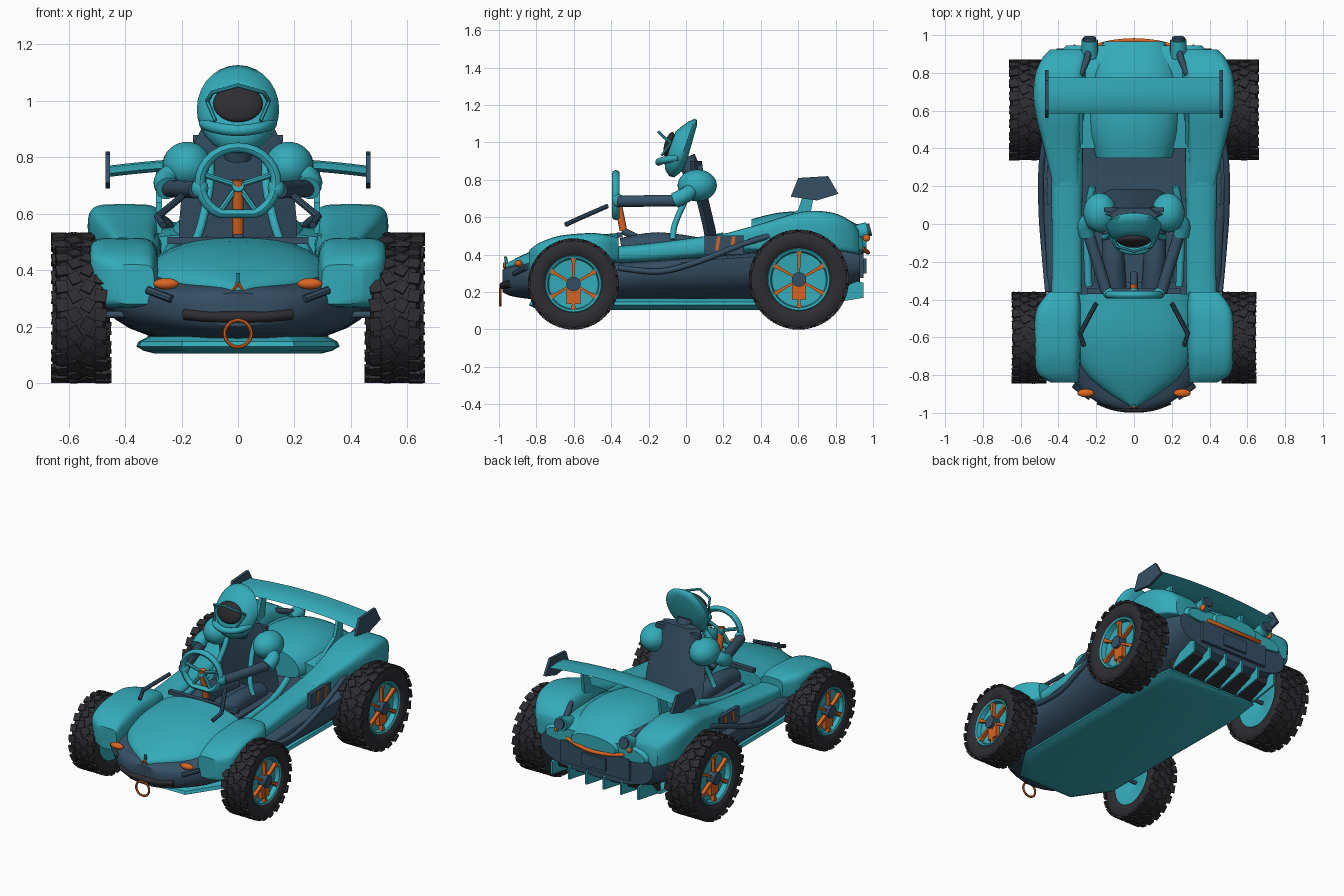
import bpy, bmesh, math
from mathutils import Vector, Matrix

if "Cube" in bpy.data.objects:
    bpy.data.objects.remove(bpy.data.objects["Cube"])

def mat(name, r, g, b):
    m = bpy.data.materials.new(name)
    m.diffuse_color = (r, g, b, 1)
    m.use_nodes = True
    m.node_tree.nodes["Principled BSDF"].inputs["Base Color"].default_value = m.diffuse_color
    return m

TEAL = mat("teal", .034, .41, .49)
NAVY = mat("navy", .036, .08, .13)
ORANGE = mat("orange", .70, .13, .015)
BLACK = mat("tyre_black", .027, .026, .031)

def finish(name, bm, m, angle=35):
    bmesh.ops.recalc_face_normals(bm, faces=bm.faces)
    me = bpy.data.meshes.new(name)
    bm.to_mesh(me)
    bm.free()
    me.materials.append(m)
    for p in me.polygons:
        p.use_smooth = angle > 0
    if angle > 0:
        me.set_sharp_from_angle(angle=math.radians(angle))
    ob = bpy.data.objects.new(name, me)
    bpy.context.collection.objects.link(ob)
    return ob

def loft(name, rings, m, angle=40, closed=False):
    bm = bmesh.new()
    vs = [[bm.verts.new(p) for p in r] for r in rings]
    n = len(vs[0])
    for a, b in zip(vs, vs[1:]+(vs[:1] if closed else [])):
        for i in range(n):
            bm.faces.new((a[i], a[(i+1) % n], b[(i+1) % n], b[i]))
    if not closed:
        bm.faces.new(vs[0])
        bm.faces.new(vs[-1])
    return finish(name, bm, m, angle)

def smooth_rows(rows, k=4):
    # Catmull-Rom interpolation of station rows
    out = []
    for i in range(len(rows)-1):
        p = [rows[max(0, min(len(rows)-1, i+d))] for d in (-1, 0, 1, 2)]
        for s in range(k):
            t = s/k
            out.append([.5*(2*b+(c-a)*t+(2*a-5*b+4*c-d)*t*t+(3*b-a-3*c+d)*t**3)
                        for a, b, c, d in zip(*p)])
    return out+[list(rows[-1])]

def shell(name, rows, m, p=.7, side=1, n=32, lean=0):
    # rows: y, centre x, half width, centre z, height above, depth below
    rings = []
    for y, cx, rx, zc, up, dn in smooth_rows(rows):
        ring = []
        for i in range(n):
            c, s = math.cos(2*math.pi*i/n), math.sin(2*math.pi*i/n)
            x = rx*math.copysign(abs(c)**p, c)
            z = (up if s > 0 else dn)*math.copysign(abs(s)**p, s)
            ring.append((side*(cx+x+lean*(z-up)), y, zc+z))
        rings.append(ring)
    return loft(name, rings, m)

def tube(name, pts, r, m, n=10, curved=True):
    pts = [Vector(p) for p in (smooth_rows(pts) if curved and len(pts) > 2 else pts)]
    rings = []
    for i, p in enumerate(pts):
        d = (pts[min(i+1, len(pts)-1)]-pts[max(i-1, 0)]).normalized()
        u = d.cross(Vector((0, .3, 1) if abs(d.z) < .8 else (1, 0, 0))).normalized()
        v = d.cross(u)
        rings.append([p+r*(u*math.cos(2*math.pi*k/n)+v*math.sin(2*math.pi*k/n)) for k in range(n)])
    return loft(name, rings, m)

def ball(name, c, s, m, rot=0):
    bm = bmesh.new()
    M = Matrix.Translation(c) @ Matrix.Rotation(rot, 4, 'X') @ Matrix.Diagonal((*s, 1))
    bmesh.ops.create_uvsphere(bm, u_segments=28, v_segments=16, radius=1, matrix=M)
    return finish(name, bm, m)

def box(name, c, s, m, rot=(0, 'X')):
    bm = bmesh.new()
    M = Matrix.Translation(c) @ Matrix.Rotation(rot[0], 4, rot[1]) @ Matrix.Diagonal((*s, 1))
    bmesh.ops.create_cube(bm, size=1, matrix=M)
    return finish(name, bm, m, 0)

def prism(name, pts, lo, hi, m):
    # side outline (y, z) extruded along x
    return loft(name, [[(h, a, b) for a, b in pts] for h in (lo, hi)], m, 0)

def lathe(name, prof, c, m, n=48):
    # closed profile (x offset, radius) revolved round the axle
    return loft(name, [[(c[0]+x, c[1]+r*math.cos(a), c[2]+r*math.sin(a)) for x, r in prof]
                       for a in [2*math.pi*i/n for i in range(n)]], m, 40, True)

def wheel(name, s, y, R, x0, x1):
    c, w, rim = (s*(x0+x1)/2, y, R), (x1-x0)/2, R*.63
    half = [(-.78, .62), (-.93, .68), (-.97, .80), (-.92, .90), (-.84, .965), (0, .972)]
    prof = [(x*w, r*R) for x, r in half]+[(-x*w, r*R) for x, r in half[-2::-1]]
    lathe(name+"_tyre", prof, c, BLACK)
    bm = bmesh.new()
    for i in range(22):                       # shallow chunky tread blocks
        for col, (px, sx, tw) in enumerate(((-.76, .46, .15), (-.26, .44, .5), (.26, .44, -.5), (.76, .46, -.15))):
            a = 2*math.pi*(i+.5*(col % 2))/22
            M = (Matrix.Translation(c) @ Matrix.Rotation(a, 4, 'X')
                 @ Matrix.Translation((px*w, 0, R*.967)) @ Matrix.Rotation(tw, 4, 'Z')
                 @ Matrix.Diagonal((sx*w, R*.19, R*.06, 1)))
            bmesh.ops.create_cube(bm, size=1, matrix=M)
    finish(name+"_tread", bm, BLACK, 0)
    lathe(name+"_rim", [(s*x*w, r*rim) for x, r in ((-.8, 1), (.8, 1), (.85, .97), (.8, .9), (.5, .86),
                                                    (.4, .06), (-.4, .06), (-.8, .86))], c, TEAL)
    X = c[0]+s*w*.66
    o = Vector((X, y, R))
    for i in range(6):                        # flared spokes
        a = math.pi*(i+.5)/3
        d, t = Vector((0, math.cos(a), math.sin(a))), Vector((0, -math.sin(a), math.cos(a)))
        loft(name+"_spoke", [[o+d*k+t*h*e+Vector((f*.012, 0, 0)) for e, f in ((-1, -1), (1, -1), (1, 1), (-1, 1))]
                             for k, h in ((.02, .006), (rim*.7, .008), (rim*.92, .015))], ORANGE, 0)
    box(name+"_caliper", (X-s*.005, y, R-.067), (.03, .076, .08), ORANGE)
    tube(name+"_hub", [(X-s*.06, y, R), (X+s*.03, y, R)], .039, NAVY, 16)
    tube(name+"_axle", [(s*.4, y, R), (X-s*.05, y, R)], .012, NAVY)

# Lower hull, nose hood, rear bodywork
shell("lower_hull", [(-.98, 0, .1, .26, .06, .06), (-.94, 0, .2, .28, .06, .10), (-.85, 0, .31, .29, .07, .125),
      (-.7, 0, .40, .30, .1, .15), (-.4, 0, .45, .32, .05, .18), (0, 0, .475, .36, .03, .22),
      (.38, 0, .5, .39, .03, .25), (.75, 0, .45, .4, .08, .24), (.93, 0, .41, .37, .1, .14)], NAVY, .75)
shell("hood", [(-.965, 0, .02, .33, .02, .02), (-.87, 0, .17, .34, .06, .03), (-.75, 0, .29, .34, .11, .04),
      (-.58, 0, .34, .35, .145, .05), (-.37, 0, .33, .37, .145, .05)], TEAL, .9)
shell("rear_body", [(.40, 0, .4, .45, .08, .1), (.6, 0, .42, .45, .11, .1), (.85, 0, .42, .44, .11, .04),
      (.945, 0, .36, .43, .07, .03)], TEAL, .7)
shell("engine_cover", [(.35, 0, .20, .47, .12, .05), (.5, 0, .245, .47, .155, .05), (.68, 0, .255, .47, .16, .05),
      (.85, 0, .22, .46, .13, .06), (.965, 0, .16, .45, .06, .04)], TEAL, .85)
outline = [(-.2, -.84), (.2, -.84), (.35, -.62), (.36, .5), (.33, .74), (-.33, .74), (-.36, .5), (-.35, -.62)]
loft("floor_plate", [[(x*k, y*(.5+k/2), z) for x, y in outline] for z, k in
     ((.105, .82), (.115, .93), (.13, 1), (.148, .98), (.165, .88))], TEAL, 20)
box("dashboard", (0, -.355, .505), (.5, .03, .025), NAVY)

for s in (1, -1):
    shell("side_pod", [(-.45, .36, .08, .40, .04, .04), (-.25, .355, .08, .41, .045, .05), (0, .355, .08, .43, .055, .05),
          (.25, .36, .088, .46, .06, .06), (.5, .37, .10, .49, .06, .06)], TEAL, .7, s)
    shell("front_fender", [(-.84, .37, .07, .36, .06, .08), (-.79, .405, .11, .37, .09, .1), (-.68, .41, .122, .38, .12, .11),
          (-.53, .41, .122, .40, .115, .07), (-.44, .40, .115, .405, .105, .05), (-.36, .375, .08, .41, .08, .04)],
          TEAL, .42, s, 32, .06)
    shell("rear_fender", [(.2, .36, .07, .46, .05, .03), (.40, .385, .095, .46, .105, .04), (.62, .40, .135, .47, .16, .05),
          (.78, .398, .135, .46, .165, .04), (.88, .37, .12, .44, .14, .03), (.925, .355, .09, .43, .10, .03)],
          TEAL, .4, s, 32, .08)
    wheel("front_wheel", s, -.602, .243, .465, .645)
    wheel("rear_wheel", s, .604, .267, .45, .66)
    # Side pipe and panel with two stripes
    tube("side_pipe", [(s*.455, -.36, .33), (s*.475, -.14, .31), (s*.49, .07, .365), (s*.49, .3, .455),
                       (s*.47, .46, .505)], .016, NAVY)
    box("side_panel", (s*.448, .205, .452), (.025, .21, .1), NAVY)
    for y in (.17, .25):
        box("panel_stripe", (s*.461, y, .46), (.006, .018, .075), ORANGE, (-.15, 'X'))
    # Wind deflector, front lamps and trim
    tube("deflector", [(s*.2, -.42, .66), (s*.285, -.58, .59), (s*.265, -.645, .56)], .013, NAVY, 8, False)
    ball("front_lamp", (s*.255, -.895, .352), (.045, .022, .02), ORANGE)
    tube("lamp_trim", [(s*.235, -.92, .298), (s*.32, -.855, .33)], .014, NAVY, 8)
    # Rear lamps and stems
    tube("tail_stem", [(s*.285, .79, .59), (s*.25, .87, .565), (s*.235, .94, .53)], .018, NAVY)
    tube("tail_lamp", [(s*.235, .88, .51), (s*.235, .972, .53)], .044, TEAL, 16)
    tube("tail_lens", [(s*.235, .96, .528), (s*.235, .988, .535)], .034, NAVY, 16)
    ball("tail_marker", (s*.265, .965, .49), (.014, .02, .02), ORANGE)
    # Wing supports and end plates
    prism("wing_support", [(.42, .53), (.66, .58), (.69, .76), (.64, .76), (.6, .64)], s*.27, s*.29, TEAL)
    prism("wing_end_plate", [(.56, .71), (.6, .81), (.76, .82), (.815, .725), (.7, .69)], s*.453, s*.47, NAVY)
    # Driver arms, harness, legs
    ball("shoulder", (s*.18, .06, .77), (.088, .105, .085), TEAL)
    tube("upper_arm", [(s*.2, .04, .76), (s*.255, .0, .72), (s*.25, -.06, .69)], .042, TEAL, 14)
    tube("forearm", [(s*.25, -.02, .69), (s*.145, -.36, .685)], .031, NAVY, 14)
    ball("hand", (s*.135, -.365, .69), (.03, .03, .036), TEAL)
    tube("harness", [(s*.1, .05, .80), (s*.1, -.0, .70), (s*.13, -.06, .56), (s*.16, -.07, .48)], .016, TEAL)
    tube("leg", [(s*.1, .08, .43), (s*.11, -.15, .46), (s*.1, -.34, .43)], .06, NAVY, 12)
    tube("seat_bolster", [(s*.22, .2, .50), (s*.25, .0, .45), (s*.24, -.33, .41)], .02, TEAL)

# Rear wing: arched aerofoil
foil = [(.585, .0), (.62, .022), (.70, .028), (.775, .022), (.70, .004), (.62, -.012)]
loft("rear_wing", [[(x, y, .772-.14*x*x+z) for y, z in foil] for x in [-.46+.0575*i for i in range(17)]], TEAL)

# Rear panel, lip, diffuser
box("rear_panel", (0, .935, .345), (.5, .03, .14), NAVY)
box("rear_plate", (0, .957, .34), (.17, .015, .08), NAVY)
tube("rear_lip", [(-.21, .94, .435), (-.12, .962, .42), (0, .972, .412), (.12, .962, .42), (.21, .94, .435)], .012, ORANGE)
prism("diffuser", [(.72, .14), (.88, .2), (.91, .28), (.72, .28)], -.32, .32, BLACK)
for i in range(6):
    x = -.315+.126*i
    prism("diffuser_fin", [(.74, .135), (.95, .17), (.95, .25), (.86, .27)], x-.006, x+.006, TEAL)

# Front bumper, tow ring, nose badge
tube("front_bumper", [(-.19, -.938, .245), (-.1, -.97, .236), (0, -.979, .234), (.1, -.97, .236), (.19, -.938, .245)], .02, BLACK)
ring = [2*math.pi*i/28 for i in range(28)]
loft("tow_ring", [[((.047+.007*math.cos(b))*math.cos(a), -.992+.007*math.sin(b),
     .176+(.047+.007*math.cos(b))*math.sin(a)) for b in ring[::4]] for a in ring], ORANGE, 40, True)
tube("nose_spike", [(0, -.955, .32), (0, -.965, .39)], .008, TEAL, 6)
for s in (1, -1):
    tube("nose_badge", [(0, -.972, .355), (s*.018, -.972, .33)], .006, ORANGE, 6)

# Seat and torso
loft("seat_back", [[(sx*w, y+d, z) for sx, d in ((-1, -.01), (-.6, .03), (.6, .03), (1, -.01), (.6, -.035), (-.6, -.035))]
     for w, y, z in ((.2, .16, .36), (.21, .125, .55), (.19, .07, .78), (.13, .055, .9))], NAVY)
box("seat_base", (0, -.08, .40), (.42, .46, .06), NAVY)
box("shoulder_bar", (0, .075, .865), (.32, .025, .03), NAVY)
tube("neck", [(0, .05, .8), (0, .0, .92)], .05, NAVY)

# Helmet, visor and goggles
loft("helmet", [[(rx*math.cos(a), y+t*math.sin(a), z+rz*math.sin(a)) for a in ring] for y, z, rx, rz, t in
     ((.03, .99, .08, .1, .028), (.018, .983, .125, .137, .04), (-.008, .97, .146, .157, .055), (-.04, .965, .137, .145, .05),
      (-.07, .965, .117, .115, .04), (-.085, .975, .09, .085, .03))], TEAL, 60)
ball("visor", (0, -.09, .99), (.088, .025, .068), BLACK, -.3)
tube("goggle_brow", [(-.11, -.08, 1.0), (-.09, -.12, 1.03), (0, -.145, 1.055), (.09, -.12, 1.03), (.11, -.08, 1.0)], .008, TEAL, 8, False)
tube("chin_guard", [(-.12, -.04, .92), (-.08, -.12, .905), (0, -.145, .895), (.08, -.12, .905), (.12, -.04, .92)], .02, TEAL)
for s in (1, -1):
    tube("goggle_side", [(s*.11, -.08, 1.0), (s*.08, -.13, .93)], .007, TEAL, 6)

# Steering wheel (flat-bottomed) and column
rim = [(.135*math.cos(a), max(.125*math.sin(a), -.11)) for a in ring]
loft("steering_wheel", [[(x*(1+.14*math.cos(b)), -.375+.02*math.sin(b), .71+z*(1+.14*math.cos(b)))
     for b in ring[::3]] for x, z in rim], TEAL, 40, True)
for x, z in ((.125, .74), (-.125, .74), (.07, .60), (-.07, .60)):
    tube("steering_spoke", [(0, -.365, .7), (x, -.375, z)], .011, TEAL, 8)
tube("steering_hub", [(0, -.385, .7), (0, -.345, .69)], .022, TEAL, 12)
tube("steering_column", [(0, -.372, .72), (0, -.335, .53)], .02, ORANGE)
tube("column_base", [(0, -.34, .53), (0, -.26, .49)], .02, NAVY)
